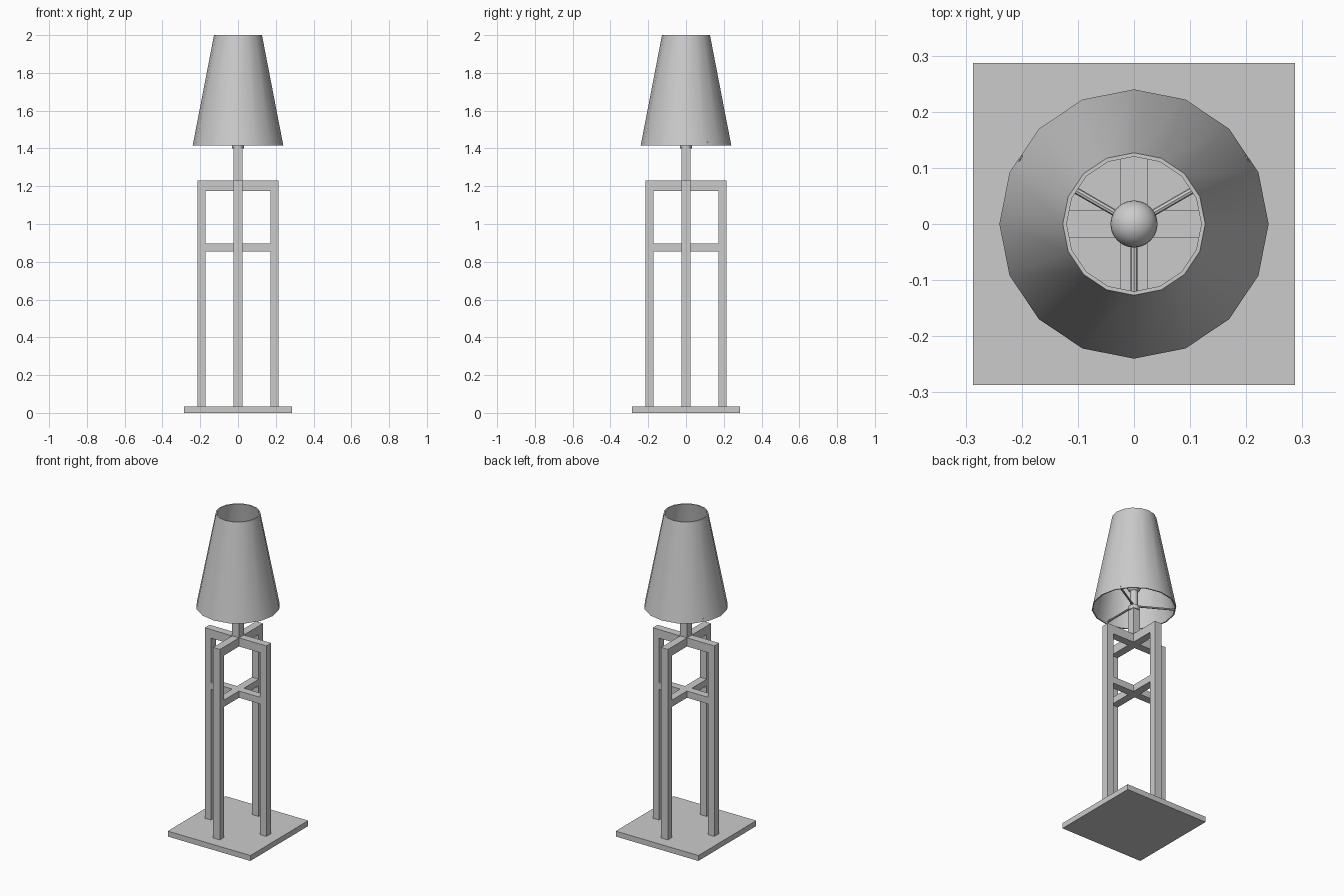
import bpy
import math
from mathutils import Vector

cube = bpy.data.objects.get("Cube")
if cube:
    bpy.data.objects.remove(cube, do_unlink=True)

grey = bpy.data.materials.new("plain_grey")
grey.use_nodes = True
grey.diffuse_color = (0.6, 0.6, 0.6, 1)
grey.node_tree.nodes["Principled BSDF"].inputs["Base Color"].default_value = (0.6, 0.6, 0.6, 1)


def finish(name, smooth=False):
    obj = bpy.context.object
    obj.name = name
    obj.data.materials.clear()
    obj.data.materials.append(grey)
    if smooth:
        bpy.ops.object.shade_smooth_by_angle(angle=math.radians(40))
    return obj


def box(name, size, centre, turn=0):
    bpy.ops.mesh.primitive_cube_add(size=1, location=centre, rotation=(0, 0, turn))
    bpy.context.object.scale = size
    bpy.ops.object.transform_apply(location=False, rotation=False, scale=True)
    return finish(name)


def rod(name, start, end, radius, sides=12):
    a, b = Vector(start), Vector(end)
    bpy.ops.mesh.primitive_cylinder_add(vertices=sides, radius=radius, depth=(b - a).length,
                                        location=(a + b) / 2)
    bpy.context.object.rotation_euler = (b - a).to_track_quat("Z", "Y").to_euler()
    return finish(name, True)


def lathe(name, profile, sides):
    """Revolve a closed (radius, height) profile around the lamp axis."""
    verts, faces = [], []
    n = len(profile)
    for i in range(sides):
        a = math.tau * i / sides
        verts += [(r * math.cos(a), r * math.sin(a), z) for r, z in profile]
        j = (i + 1) % sides
        faces += [(i * n + k, j * n + k, j * n + (k + 1) % n, i * n + (k + 1) % n)
                  for k in range(n)]
    mesh = bpy.data.meshes.new(name)
    mesh.from_pydata(verts, [], faces)
    obj = bpy.data.objects.new(name, mesh)
    bpy.context.collection.objects.link(obj)
    bpy.ops.object.select_all(action="DESELECT")
    obj.select_set(True)
    bpy.context.view_layer.objects.active = obj
    return finish(name, True)


# Base plate
box("base_plate", (0.574, 0.574, 0.034), (0, 0, 0.017))

# Four legs, with top and middle arms meeting in a cross
WIDTH = 0.048
for i, side in enumerate(("left", "back", "right", "front")):
    turn = i * math.pi / 2
    c, s = math.cos(turn), math.sin(turn)
    box(side + "_leg", (0.043, WIDTH, 1.196), (0.1925 * c, 0.1925 * s, 0.632), turn)
    for level, z, height in (("top", 1.203, 0.054), ("middle", 0.875, 0.042)):
        box(f"{side}_{level}_arm", (0.147, WIDTH, height), (0.0975 * c, 0.0975 * s, z), turn)
for level, z, height in (("top", 1.203, 0.054), ("middle", 0.875, 0.042)):
    box(level + "_cross_centre", (WIDTH, WIDTH, height), (0, 0, z))

# Central post, collar and bulb holder
box("post", (WIDTH, WIDTH, 0.175), (0, 0, 1.3175))
rod("collar", (0, 0, 1.4), (0, 0, 1.425), 0.031, 16)
rod("bulb_holder", (0, 0, 1.42), (0, 0, 1.53), 0.022, 16)

# Round bulb
bpy.ops.mesh.primitive_uv_sphere_add(segments=24, ring_count=12, radius=0.042, location=(0, 0, 1.56))
finish("bulb", True)

# Three spokes carrying the shade
for i in range(3):
    a = math.radians(30 + 120 * i)
    rod(f"shade_spoke_{i + 1}", (0, 0, 1.43), (0.234 * math.cos(a), 0.234 * math.sin(a), 1.43), 0.006, 8)

# Thin tapered shade, open at both ends
lathe("shade", [(0.24, 1.415), (0.127, 2.0), (0.12, 2.0), (0.233, 1.415)], 16)
